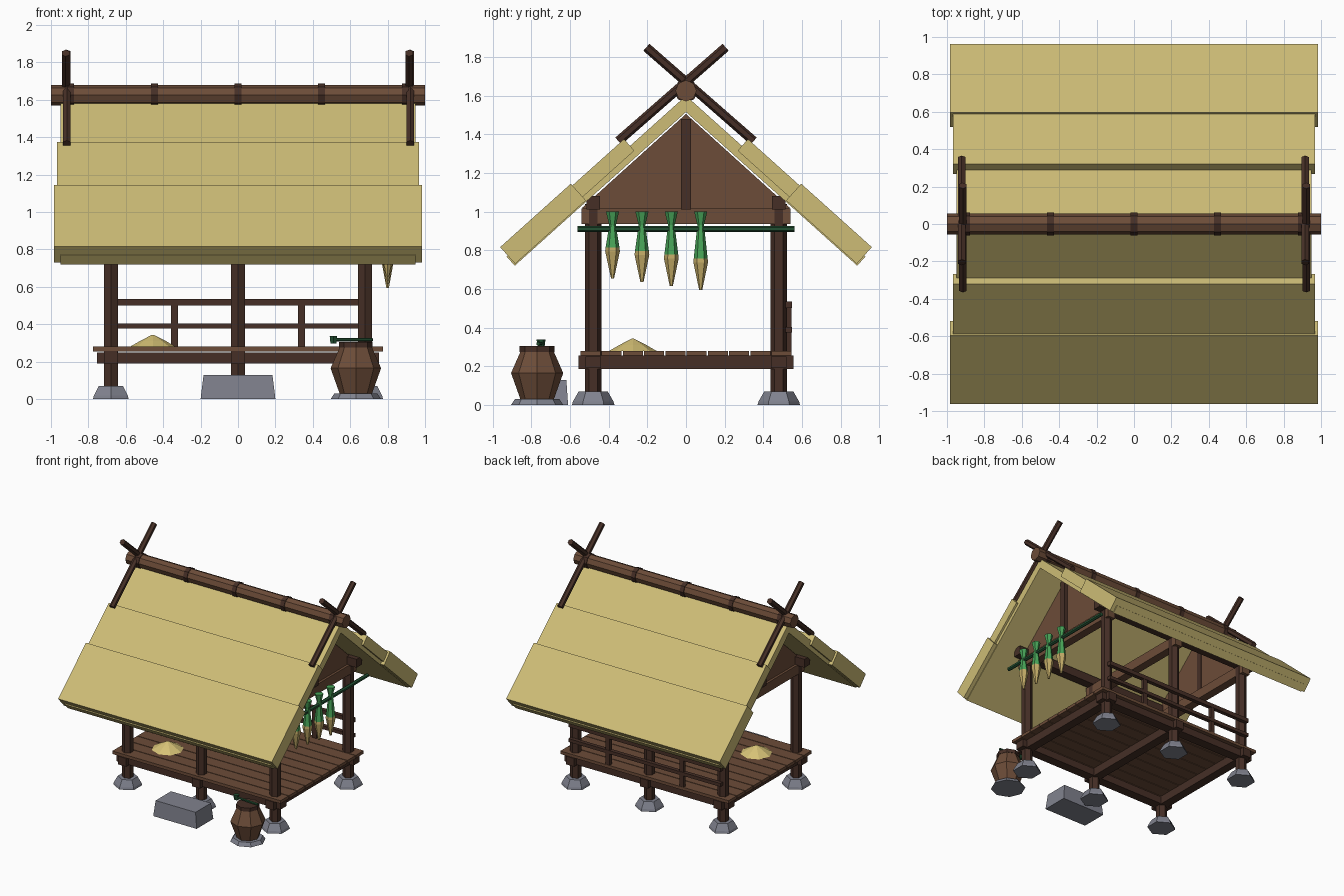
import bpy, bmesh, math
from mathutils import Vector, Matrix

if "Cube" in bpy.data.objects:
    bpy.data.objects.remove(bpy.data.objects["Cube"])


def material(name, r, g, b):
    lin = [((c / 255 + 0.055) / 1.055) ** 2.4 for c in (r, g, b)]
    m = bpy.data.materials.new(name)
    m.diffuse_color = (*lin, 1)
    m.use_nodes = True
    m.node_tree.nodes["Principled BSDF"].inputs["Base Color"].default_value = m.diffuse_color
    return m


THATCH = material("straw thatch", 205, 188, 118)
GRAIN = material("grain", 214, 194, 118)
HUSK = material("dry husk", 196, 172, 104)
LEAF = material("leaf green", 72, 164, 88)
BAMBOO = material("dark bamboo", 34, 80, 50)
DARK = material("dark wood", 70, 47, 38)
WOOD = material("brown wood", 108, 76, 56)
STONE = material("grey stone", 128, 130, 142)


def finish(name, bm, *mats):
    bmesh.ops.recalc_face_normals(bm, faces=bm.faces)
    me = bpy.data.meshes.new(name)
    bm.to_mesh(me)
    bm.free()
    for m in mats:
        me.materials.append(m)
    ob = bpy.data.objects.new(name, me)
    bpy.context.collection.objects.link(ob)
    return ob


def box(name, mat, x, y, z, taper=1.0):
    """Box from (min, max) pairs; taper scales the top."""
    bm = bmesh.new()
    bmesh.ops.create_cube(bm, size=1)
    for v in bm.verts:
        k = taper if v.co.z > 0 else 1
        v.co = [(a + b) / 2 + c * s * (b - a)
                for (a, b), c, s in zip((x, y, z), v.co, (k, k, 1))]
    return finish(name, bm, mat)


def lathe(name, mats, loc, profile, sides, split=None):
    """Stacked rings of (radius, z); faces under height split use the second material."""
    bm = bmesh.new()
    rings = [[bm.verts.new((loc[0] + r * math.sin(2 * math.pi * i / sides),
                            loc[1] + r * math.cos(2 * math.pi * i / sides), loc[2] + z))
              for i in range(sides)] for r, z in profile]
    for a, b in zip(rings, rings[1:]):
        for i in range(sides):
            j = (i + 1) % sides
            bm.faces.new((a[i], a[j], b[j], b[i]))
    bm.faces.new(rings[0])
    bm.faces.new(rings[-1])
    if split is not None:
        for f in bm.faces:
            f.material_index = int(f.calc_center_median().z < split)
    return finish(name, bm, *mats)


def pole(name, mat, a, b, r, sides=6):
    a, b = Vector(a), Vector(b)
    d = b - a
    bm = bmesh.new()
    bmesh.ops.create_cone(bm, cap_ends=True, segments=sides, radius1=r, radius2=r, depth=d.length)
    bm.transform(Matrix.Translation((a + b) / 2) @ d.to_track_quat('Z', 'Y').to_matrix().to_4x4())
    return finish(name, bm, mat)


def prism(name, mat, outline, x0, x1):
    """Extrude a (y, z) outline along x."""
    bm = bmesh.new()
    f = bm.faces.new([bm.verts.new((x0, y, z)) for y, z in outline])
    new = bmesh.ops.extrude_face_region(bm, geom=[f])["geom"]
    bmesh.ops.translate(bm, vec=(x1 - x0, 0, 0),
                        verts=[v for v in new if isinstance(v, bmesh.types.BMVert)])
    return finish(name, bm, mat)


# Posts on foundation stones
for x in (-0.68, 0, 0.68):
    for y in (-0.48, 0.48):
        lathe("foundation_stone", [STONE], (x, y, 0), [(0.11, 0), (0.105, 0.018), (0.075, 0.07)], 6)
        pole("post", DARK, (x, y, 0.06), (x, y, 1.04), 0.043)

# Floor frame and planks
for y in (-0.48, 0.48):
    box("floor_beam", DARK, (-0.755, 0.755), (y - 0.04, y + 0.04), (0.19, 0.25))
    box("eave_beam", DARK, (-0.78, 0.78), (y - 0.035, y + 0.035), (1.01, 1.08))
for x in (-0.68, 0, 0.68):
    box("floor_joist", DARK, (x - 0.037, x + 0.037), (-0.555, 0.555), (0.187, 0.256))
for i in range(10):
    y = -0.495 + i * 0.11
    box("floor_plank", WOOD, (-0.775, 0.775), (y - 0.052, y + 0.052), (0.255, 0.28))

# Tie beams, gable panels and king posts
for x in (-0.68, 0, 0.68):
    box("tie_beam", WOOD, (x - 0.035, x + 0.035), (-0.54, 0.54), (0.935, 1.015))
for s in (-1, 1):
    prism("gable_panel", WOOD, [(-0.535, 0.94), (0.535, 0.94), (0.535, 1.022), (0, 1.505), (-0.535, 1.022)],
          s * 0.665, s * 0.695)
    box("king_post", DARK, sorted((s * 0.66, s * 0.725)), (-0.025, 0.025), (1.01, 1.48))

# Back railing
for z, h in ((0.518, 0.017), (0.39, 0.014)):
    box("rail", DARK, (-0.70, 0.70), (0.515, 0.548), (z - h, z + h))
for x in (-0.34, 0.34):
    box("rail_post", DARK, (x - 0.019, x + 0.019), (0.517, 0.545), (0.275, 0.51))

# Thatch: a full base sheet and two overlapping courses on each slope
A = math.radians(41.9)
C, S = math.cos(A), math.sin(A)


def slope(t, p):
    return t * C + p * S, 1.515 - t * S + p * C


RIDGE = 0.063
base = [slope(0, 0), slope(1.19, 0), slope(1.19, RIDGE), (0, 1.515 + RIDGE / C)]
middle = [slope(0.332, 0.03), slope(0.78, 0.03), slope(0.78, 0.11), slope(0.332, 0.11)]
lower = [slope(0.691, 0.006), slope(1.182, 0.006), slope(1.182, 0.122), slope(0.691, 0.122)]
for s in (-1, 1):
    for name, outline, w in (("thatch_base", base, 0.95), ("thatch_middle", middle, 0.967),
                             ("thatch_lower", lower, 0.984)):
        prism(name, THATCH, [(s * y, z) for y, z in outline], -w, w)

# Ridge log, bindings and crossed poles
pole("ridge_log", WOOD, (-1, 0, 1.625), (1, 0, 1.625), 0.055, 8)
for i in range(-2, 3):
    pole("ridge_binding", DARK, (i * 0.447 - 0.018, 0, 1.625), (i * 0.447 + 0.018, 0, 1.625), 0.061, 8)
for x in (-0.918, 0.918):
    for s in (-1, 1):
        pole("crossed_pole", DARK, (x + s * 0.003, s * 0.205, 1.85), (x + s * 0.003, -s * 0.35, 1.365), 0.024)

# Drying rod with hanging bundles
pole("drying_rod", BAMBOO, (0.8, -0.56, 0.91), (0.8, 0.56, 0.91), 0.016)
for i in range(4):
    y, mid, tip = -0.38 + i * 0.152, 0.815 - i * 0.019, 0.655 - i * 0.02
    lathe("hanging_bundle", [LEAF, HUSK], (0.8, y, 0),
          [(0.008, tip), (0.038, mid - 0.02), (0.036, mid), (0.017, 0.93), (0.034, 1.0)], 6, mid - 0.005)

# Grain pile on the floor
lathe("grain_pile", [GRAIN], (-0.455, -0.275, 0.28), [(0.122, 0), (0.07, 0.03), (0.006, 0.063)], 8)

# Step stone
box("step_stone", STONE, (-0.2, 0.2), (-0.83, -0.61), (0, 0.13), 0.92)

# Water barrel on a flat stone, with lid and ladle
bx, by = 0.63, -0.77
lathe("barrel_stone", [STONE], (bx, by, 0), [(0.135, 0), (0.115, 0.03)], 8)
lathe("barrel", [WOOD], (bx, by, 0), [(0.085, 0.025), (0.135, 0.165), (0.08, 0.29)], 8)
lathe("barrel_lid", [DARK], (bx, by, 0), [(0.09, 0.275), (0.09, 0.305)], 8)
pole("ladle_handle", BAMBOO, (0.5, -0.75, 0.317), (0.72, -0.765, 0.317), 0.01)
lathe("ladle_cup", [BAMBOO], (0.51, -0.75, 0.298), [(0.018, 0), (0.023, 0.04)], 6)
